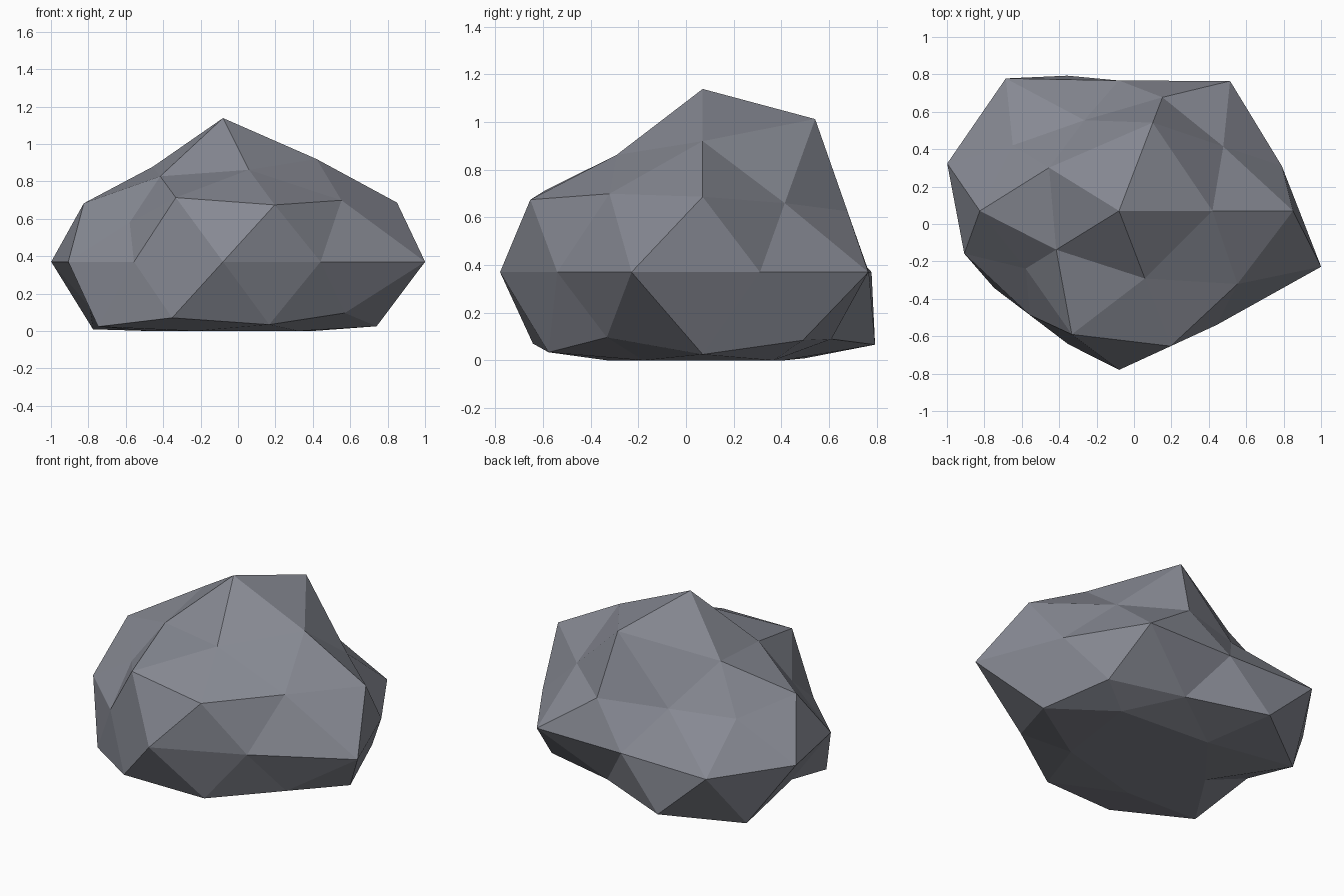
import bpy, bmesh, math
from mathutils import Vector

if "Cube" in bpy.data.objects:
    bpy.data.objects.remove(bpy.data.objects["Cube"])

CENTRE = Vector((-0.08, 0.07, 0.37))
STRETCH = Vector((1.0, 0.85, 0.68))

# Rings of the sphere: (first azimuth, azimuth step, horizontal, height, radii)
RINGS = [
    (0, 72, 0.0, 1.0, [1.13]),                                    # peak
    (0, 72, 0.5257, 0.8507, [0.95, 1.11, 0.88, 0.79, 0.85]),      # shoulder
    (36, 72, 0.8507, 0.5257, [0.81, 0.705, 0.875, 0.96, 0.92]),
    (0, 72, 0.8944, 0.4472, [1.04, 0.84, 0.785, 0.69, 1.0]),
    (18, 36, 1.0, 0.0, [0.915, 1.01, 0.82, 1.03, 0.966,           # waist
                        0.87, 0.81, 1.0, 0.887, 1.136]),
    (36, 72, 0.8944, -0.4472, [0.94, 1.0, 0.797, 0.985, 0.90]),
    (0, 72, 0.8507, -0.5257, [0.965, 0.785, 1.01, 0.97, 0.94]),
    (36, 72, 0.5257, -0.8507, [1.13, 0.80, 0.753, 0.94, 0.95]),   # underside
    (0, 72, 0.0, -1.0, [0.9]),
]

points = []
for first, step, horizontal, height, radii in RINGS:
    for i, radius in enumerate(radii):
        a = math.radians(first + step * i)
        points.append((Vector((horizontal * math.cos(a), horizontal * math.sin(a), height)), radius))

# Boulder: push each icosphere corner in or out, stretch, flatten the underside
bm = bmesh.new()
bmesh.ops.create_icosphere(bm, subdivisions=2, radius=1.0)
for v in bm.verts:
    direction, radius = max(points, key=lambda p: p[0].dot(v.co))
    v.co = CENTRE + direction * STRETCH * radius
    v.co.z = max(v.co.z, 0.0)
bmesh.ops.recalc_face_normals(bm, faces=bm.faces)

mesh = bpy.data.meshes.new("boulder")
bm.to_mesh(mesh)
bm.free()
stone = bpy.data.materials.new("grey stone")
stone.diffuse_color = (0.24, 0.25, 0.29, 1.0)
stone.use_nodes = True
stone.node_tree.nodes["Principled BSDF"].inputs["Base Color"].default_value = stone.diffuse_color
mesh.materials.append(stone)
boulder = bpy.data.objects.new("boulder", mesh)
bpy.context.collection.objects.link(boulder)
